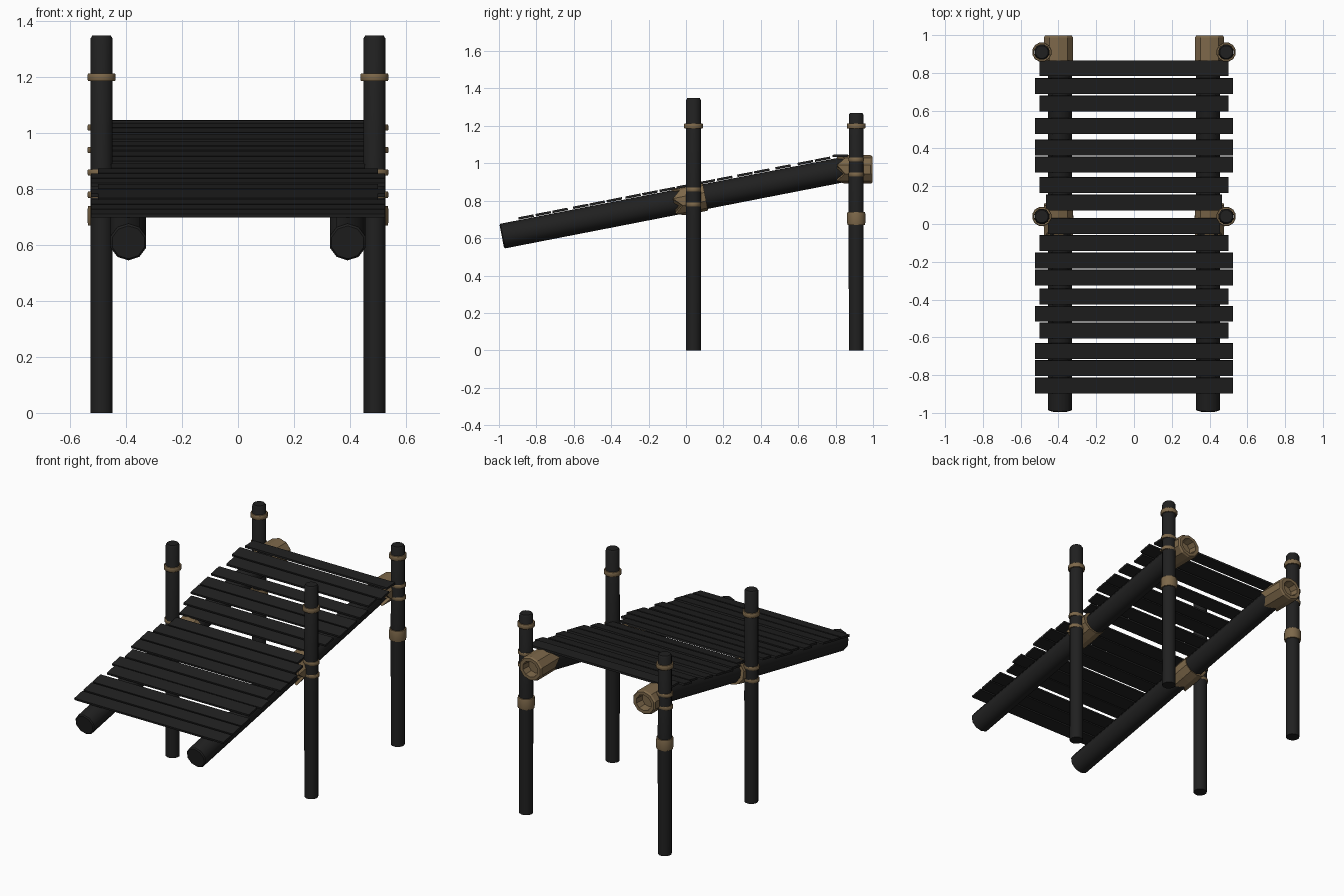
import bpy, bmesh, math
from mathutils import Matrix, Vector

if "Cube" in bpy.data.objects:
    bpy.data.objects.remove(bpy.data.objects["Cube"])


def material(name, rgb):
    m = bpy.data.materials.new(name)
    m.diffuse_color = (*rgb, 1)
    m.use_nodes = True
    m.node_tree.nodes["Principled BSDF"].inputs["Base Color"].default_value = m.diffuse_color
    return m


DARK = material("charred wood", (0.0145, 0.0145, 0.0145))
TAN = material("tan rope", (0.205, 0.138, 0.068))
SLOPE = 0.195
TILT = math.atan(SLOPE)


def finish(name, bm, mat, smooth=True):
    bmesh.ops.recalc_face_normals(bm, faces=bm.faces)
    me = bpy.data.meshes.new(name)
    bm.to_mesh(me)
    bm.free()
    me.materials.append(mat)
    ob = bpy.data.objects.new(name, me)
    bpy.context.collection.objects.link(ob)
    if smooth:
        bpy.ops.object.select_all(action='DESELECT')
        ob.select_set(True)
        bpy.context.view_layer.objects.active = ob
        bpy.ops.object.shade_smooth_by_angle(angle=math.radians(40))
    return ob


def lathe(name, profile, sides, mat, matrix, zigzag=(), closed=False, smooth=True):
    """Spin (radius, height) points about z; rings listed in zigzag get ragged edges."""
    bm = bmesh.new()
    rings = []
    for k, (r, h) in enumerate(profile):
        ring = []
        for i in range(sides):
            a = 2 * math.pi * (i + 0.5) / sides
            dh = 0.022 * (-1) ** i if k in zigzag else 0
            ring.append(bm.verts.new((r * math.cos(a), r * math.sin(a), h + dh)))
        rings.append(ring)
    pairs = list(zip(rings, rings[1:]))
    if closed:
        pairs.append((rings[-1], rings[0]))
    else:
        bm.faces.new(rings[0])
        bm.faces.new(rings[-1])
    for lo, hi in pairs:
        for i in range(sides):
            j = (i + 1) % sides
            bm.faces.new((lo[i], lo[j], hi[j], hi[i]))
    bm.transform(matrix)
    return finish(name, bm, mat, smooth)


def band(name, x, y, z, half, rx, ry):
    prof = [(0.8, -half), (0.95, -half), (1, -half * 0.6), (1, half * 0.6), (0.95, half), (0.8, half)]
    mtx = Matrix.Translation((x, y, z)) @ Matrix.Diagonal((rx, ry, 1, 1))
    lathe(name, prof, 12, TAN, mtx, closed=True)


def along(x, y, z, tilt):
    """Frame whose z axis runs backwards (+y), rising by tilt."""
    return Matrix.Translation((x, y, z)) @ Matrix.Rotation(tilt - math.pi / 2, 4, 'X')


for s, side in ((-1, "left"), (1, "right")):
    px = 0.488 * s
    # upright posts with rope bands
    for row, y, top, ties in (("front", 0.04, 1.35, (0.86, 0.78)), ("back", 0.91, 1.27, (1.02, 0.94))):
        lathe(f"{row}_{side}_post", [(0.041, 0), (0.0415, top * 0.5), (0.041, top - 0.012), (0.034, top)],
              12, DARK, Matrix.Translation((px, y, 0)))
        band(f"{row}_{side}_top_band", px, y, 1.2, 0.014, 0.052, 0.052)
        for i, z in enumerate(ties):
            band(f"{row}_{side}_tie_{i}", px, y, z, 0.011, 0.052, 0.042)
    band(f"back_{side}_wide_band", px, 0.91, 0.705, 0.034, 0.052, 0.051)

    # sloping beam
    length = 1.87
    lathe(f"{side}_beam", [(0.06, 0), (0.067, 0.006), (0.067, length)], 10, DARK,
          along(0.392 * s, -0.985, 0.61, TILT))

    # lashing around the beam at the front post
    wide = Matrix.Diagonal((1.06, 0.99, 1, 1))
    lathe(f"{side}_middle_lashing", [(0.062, -0.075), (0.076, -0.075), (0.078, 0), (0.076, 0.075), (0.062, 0.075)],
          10, TAN, along(0.4 * s, 0.03, 0.807, TILT) @ wide, zigzag=(0, 1), smooth=False)

    # hollow lashing capping the upper end of the beam
    lathe(f"{side}_end_lashing", [(0.06, -0.075), (0.077, -0.075), (0.077, 0.083), (0.07, 0.093),
                                  (0.05, 0.093), (0.045, 0.04)],
          10, TAN, along(0.4 * s, 0.904, 0.967, 0) @ wide, zigzag=(0, 1), smooth=False)

# deck planks: (centre y, half length)
PLANKS = [(0.825, 0.5), (0.73, 0.525), (0.638, 0.5), (0.519, 0.525), (0.405, 0.525), (0.315, 0.525),
          (0.207, 0.5), (0.114, 0.465), (-0.01, 0.455), (-0.1, 0.5), (-0.193, 0.525), (-0.283, 0.525),
          (-0.383, 0.5), (-0.475, 0.525), (-0.563, 0.5), (-0.673, 0.525), (-0.763, 0.525), (-0.855, 0.525)]
for n, (y, half) in enumerate(PLANKS):
    bm = bmesh.new()
    bmesh.ops.create_cube(bm, size=1)
    tilt = 0.03 if n == 0 else TILT
    bm.transform(Matrix.Translation((0, y, 0.704 + (y + 0.9) * SLOPE))
                 @ Matrix.Rotation(tilt, 4, 'X')
                 @ Matrix.Diagonal((2 * half, 0.083, 0.013, 1)))
    finish(f"deck_plank_{n + 1}", bm, DARK, smooth=False)
